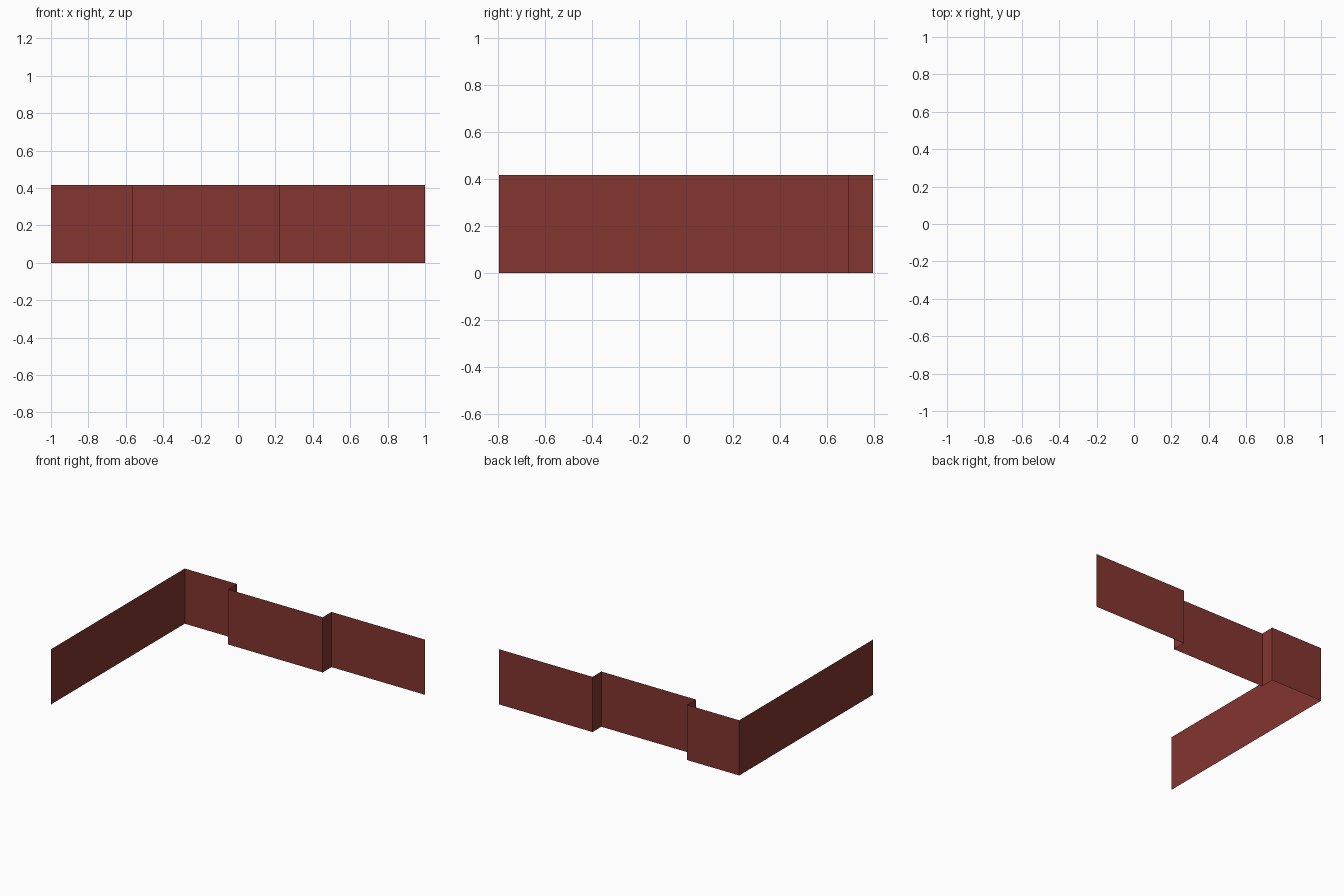
import bpy
import bmesh

if "Cube" in bpy.data.objects:
    bpy.data.objects.remove(bpy.data.objects["Cube"])

HEIGHT = 0.415
SIDE_X, FRONT_Y, BACK_Y, BAY_Y = -1.0, -0.795, 0.795, 0.69
BAY_START, BAY_END = -0.565, 0.222

brick = bpy.data.materials.new("brick_red")
brick.diffuse_color = (0.23, 0.036, 0.029, 1.0)
brick.use_nodes = True
brick.node_tree.nodes["Principled BSDF"].inputs["Base Color"].default_value = brick.diffuse_color

# Plan of the thin wall: long side run, then back run with a stepped bay
plan = [
    (SIDE_X, FRONT_Y), (SIDE_X, BACK_Y),
    (BAY_START, BACK_Y), (BAY_START, BAY_Y),
    (BAY_END, BAY_Y), (BAY_END, BACK_Y),
    (1.0, BACK_Y),
]

# Wall: plan line extruded straight up as single-sheet panels
bm = bmesh.new()
verts = [bm.verts.new((x, y, 0)) for x, y in plan]
edges = [bm.edges.new(pair) for pair in zip(verts, verts[1:])]
top = bmesh.ops.extrude_edge_only(bm, edges=edges)["geom"]
bmesh.ops.translate(bm, vec=(0, 0, HEIGHT),
                    verts=[g for g in top if isinstance(g, bmesh.types.BMVert)])
bmesh.ops.recalc_face_normals(bm, faces=bm.faces)

mesh = bpy.data.meshes.new("stepped_wall")
bm.to_mesh(mesh)
bm.free()
mesh.materials.append(brick)
wall = bpy.data.objects.new("stepped_wall", mesh)
bpy.context.collection.objects.link(wall)
